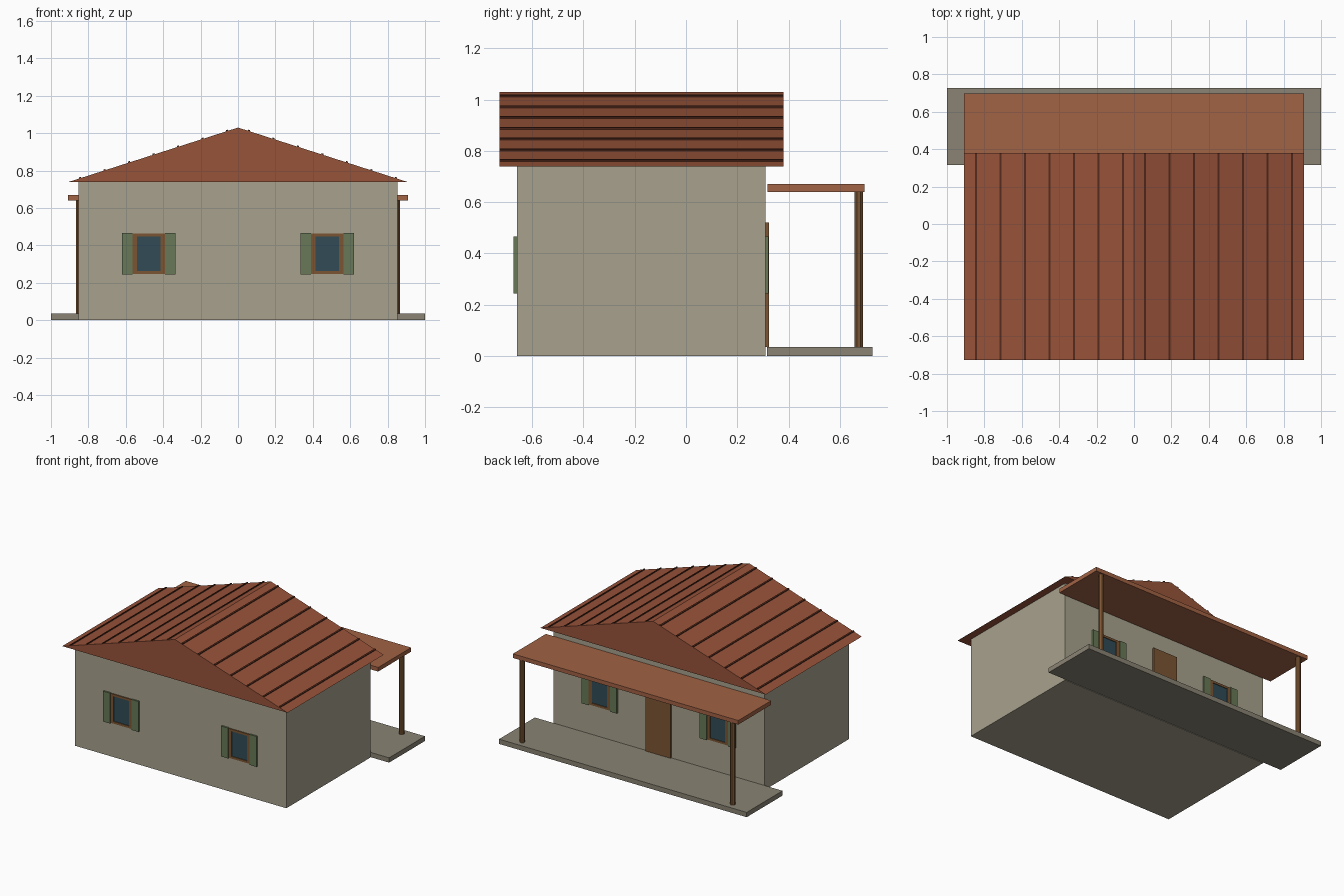
import bpy, bmesh, math
from mathutils import Matrix

if "Cube" in bpy.data.objects:
    bpy.data.objects.remove(bpy.data.objects["Cube"])


def mat(name, r, g, b):
    m = bpy.data.materials.new(name)
    m.diffuse_color = tuple((c / 255) ** 2.2 for c in (r, g, b)) + (1,)
    m.use_nodes = True
    m.node_tree.nodes["Principled BSDF"].inputs["Base Color"].default_value = m.diffuse_color
    return m


WALL = mat("plaster", 166, 160, 140)
ROOF = mat("roof_red", 150, 84, 60)
RIB = mat("rib_brown", 85, 46, 34)
PORCH = mat("porch_roof_red", 160, 98, 70)
STONE = mat("stone", 136, 130, 115)
WOOD = mat("wood", 122, 86, 54)
GLASS = mat("glass", 52, 76, 86)
GREEN = mat("shutter_green", 104, 120, 88)


def finish(bm, name, material):
    bmesh.ops.recalc_face_normals(bm, faces=bm.faces)
    me = bpy.data.meshes.new(name)
    bm.to_mesh(me)
    bm.free()
    me.materials.append(material)
    ob = bpy.data.objects.new(name, me)
    bpy.context.collection.objects.link(ob)
    return ob


def box(name, x0, x1, y0, y1, z0, z1, material):
    bm = bmesh.new()
    bmesh.ops.create_cube(bm, size=1)
    for v in bm.verts:
        v.co = ((x0 + x1) / 2 + v.co.x * (x1 - x0),
                (y0 + y1) / 2 + v.co.y * (y1 - y0),
                (z0 + z1) / 2 + v.co.z * (z1 - z0))
    return finish(bm, name, material)


def prism(name, profile, y0, y1, material):
    """Extrude an xz profile along y."""
    bm = bmesh.new()
    face = bm.faces.new([bm.verts.new((x, y0, z)) for x, z in profile])
    ext = bmesh.ops.extrude_face_region(bm, geom=[face])
    for v in ext["geom"]:
        if isinstance(v, bmesh.types.BMVert):
            v.co.y = y1
    return finish(bm, name, material)


FRONT, BACK = -0.66, 0.31
EAVE_X, EAVE_Z, RIDGE_Z = 0.91, 0.738, 1.03
RY0, RY1 = -0.728, 0.38

# House body and gable roof
box("walls", -0.853, 0.853, FRONT, BACK, 0, 0.74, WALL)
prism("roof", [(-EAVE_X, EAVE_Z), (EAVE_X, EAVE_Z), (0, RIDGE_Z)], RY0, RY1, ROOF)

# Raised roof ribs on both slopes
slope = (RIDGE_Z - EAVE_Z) / EAVE_X
for s in (-1, 1):
    for i in range(7):
        x = 0.057 + i * 0.131
        a, b = x - 0.005, x + 0.005
        za, zb = RIDGE_Z - slope * a, RIDGE_Z - slope * b
        prism("roof_rib", [(s * a, za - 0.004), (s * b, zb - 0.004),
                           (s * (b + 0.002), zb + 0.006), (s * (a + 0.002), za + 0.006)],
              RY0, RY1, RIB)

# Porch: slab, flat roof, octagonal posts
box("porch_slab", -1, 1, 0.315, 0.728, 0, 0.035, STONE)
box("porch_roof", -EAVE_X, EAVE_X, 0.317, 0.697, 0.64, 0.67, PORCH)
for s in (-1, 1):
    bm = bmesh.new()
    bmesh.ops.create_cone(bm, cap_ends=True, segments=8, radius1=0.018, radius2=0.018,
                          depth=0.61, matrix=Matrix.Translation((s * 0.85, 0.674, 0.34))
                          @ Matrix.Rotation(math.pi / 8, 4, "Z"))
    finish(bm, "porch_post", WOOD)

# Back door
box("door", -0.1, 0.1, BACK - 0.01, BACK + 0.014, 0.035, 0.52, WOOD)

# Windows with frames and shutters, two on each long wall
for wall_y, d in ((FRONT, -1), (BACK, 1)):
    def panel(name, x0, x1, z0, z1, out, material):
        y = sorted((wall_y - d * 0.01, wall_y + d * out))
        box(name, x0, x1, y[0], y[1], z0, z1, material)

    for cx in (-0.477, 0.477):
        panel("glass", cx - 0.064, cx + 0.064, 0.262, 0.448, 0.002, GLASS)
        for s in (-1, 1):
            e = sorted((cx + s * 0.062, cx + s * 0.087))
            panel("frame_side", e[0], e[1], 0.248, 0.463, 0.007, WOOD)
            e = sorted((cx + s * 0.087, cx + s * 0.143))
            panel("shutter", e[0], e[1], 0.244, 0.466, 0.012, GREEN)
        for z in (0.248, 0.447):
            panel("frame_rail", cx - 0.062, cx + 0.062, z, z + 0.016, 0.007, WOOD)
